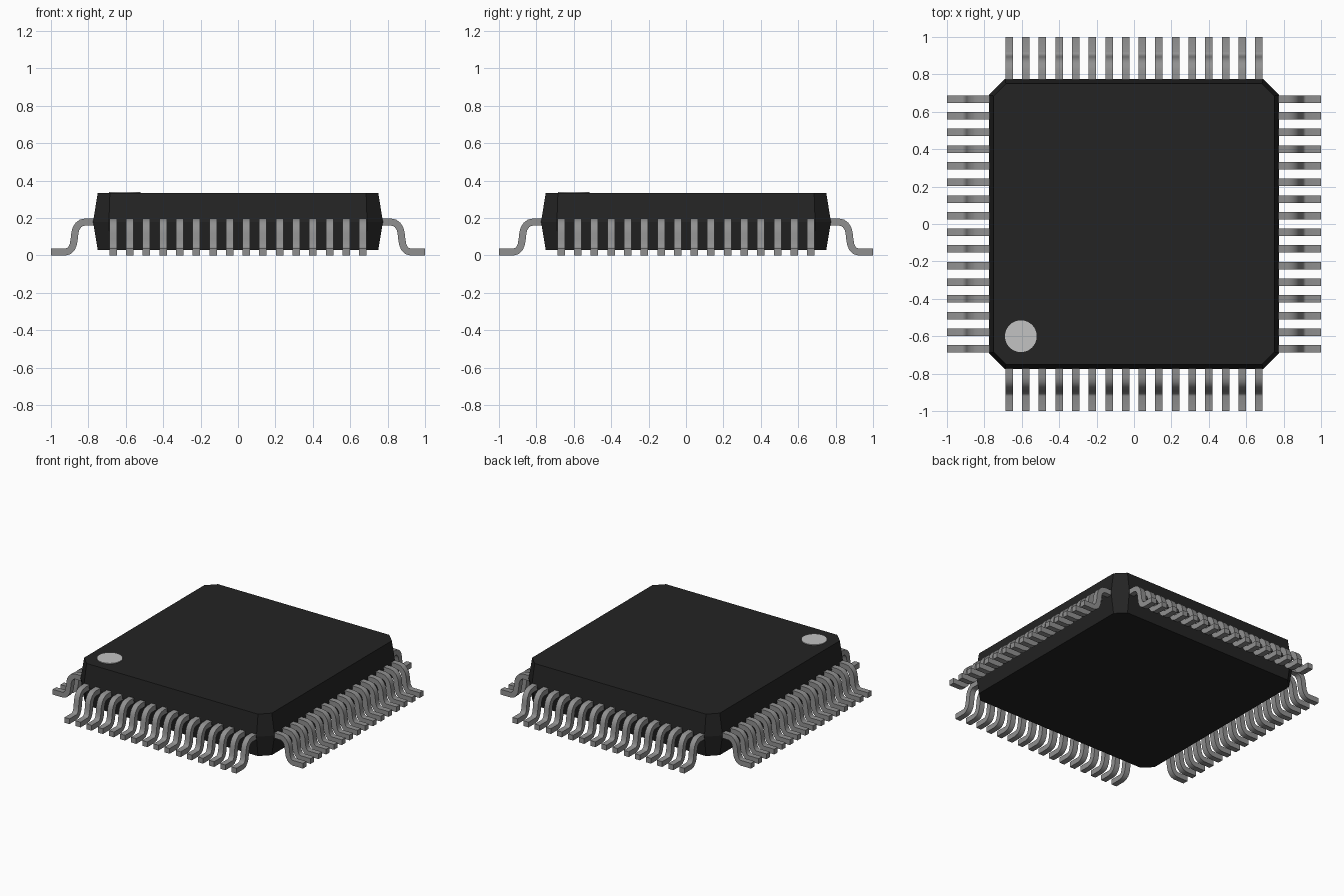
import bpy, bmesh, math
from mathutils import Matrix, Vector

cube = bpy.data.objects.get("Cube")
if cube:
    bpy.data.objects.remove(cube, do_unlink=True)


def material(name, value):
    m = bpy.data.materials.new(name)
    m.use_nodes = True
    col = (value, value, value, 1)
    m.diffuse_color = col
    m.node_tree.nodes["Principled BSDF"].inputs["Base Color"].default_value = col
    return m


def mesh_from(bm, name, mat):
    bmesh.ops.recalc_face_normals(bm, faces=bm.faces[:])
    me = bpy.data.meshes.new(name)
    bm.to_mesh(me)
    bm.free()
    me.materials.append(mat)
    return me


def add_object(name, me):
    ob = bpy.data.objects.new(name, me)
    bpy.context.collection.objects.link(ob)
    return ob


def loft(rings):
    """Skin closed loops of points and cap both ends."""
    bm = bmesh.new()
    loops = [[bm.verts.new(p) for p in ring] for ring in rings]
    for a, b in zip(loops, loops[1:]):
        for i in range(len(a)):
            j = (i + 1) % len(a)
            bm.faces.new((a[i], a[j], b[j], b[i]))
    bm.faces.new(loops[0])
    bm.faces.new(loops[-1])
    return bm


black = material("black plastic", 0.017)
metal = material("lead metal", 0.28)
pale = material("pale marker", 0.54)


# Package body: octagonal outline, widest at the parting line
def octagon(half, cut, z):
    a, b = half, cut
    return [(a, -b, z), (a, b, z), (b, a, z), (-b, a, z),
            (-a, b, z), (-a, -b, z), (-b, -a, z), (b, -a, z)]


add_object("body", mesh_from(loft([octagon(0.75, 0.685, 0.03),
                                   octagon(0.775, 0.69, 0.18),
                                   octagon(0.75, 0.685, 0.333)]), "body", black))

# Pin-one marker: thin disc on the top
bm = bmesh.new()
bmesh.ops.create_cone(bm, cap_ends=True, segments=48, radius1=0.085, radius2=0.085,
                      depth=0.008, matrix=Matrix.Translation((-0.605, -0.6, 0.334)))
add_object("pin_one_marker", mesh_from(bm, "pin_one_marker", pale))

# Gull-wing lead: rectangular section swept along an S-shaped path
PATH = [(0.75, 0.178), (0.82, 0.178), (0.838, 0.174), (0.854, 0.162), (0.866, 0.143),
        (0.872, 0.12), (0.876, 0.085), (0.881, 0.057), (0.89, 0.037), (0.903, 0.024),
        (0.92, 0.019), (1.0, 0.019)]
HALF_T, HALF_W = 0.019, 0.02
pts = [Vector(p) for p in PATH]
rings = []
for i, p in enumerate(pts):
    d = (pts[min(i + 1, len(pts) - 1)] - pts[max(i - 1, 0)]).normalized()
    if i in (0, 1, len(pts) - 2, len(pts) - 1):
        d = Vector((1, 0))
    n = Vector((-d.y, d.x)) * HALF_T
    hi, lo = p + n, p - n
    rings.append([(hi.x, -HALF_W, hi.y), (hi.x, HALF_W, hi.y),
                  (lo.x, HALF_W, lo.y), (lo.x, -HALF_W, lo.y)])
lead = mesh_from(loft(rings), "lead", metal)

# Sixteen leads on each of the four sides, sharing one mesh
COUNT, PITCH = 16, 0.089
for k, side in enumerate(("left", "back", "right", "front")):
    turn = Matrix.Rotation(k * math.pi / 2, 4, 'Z')
    for i in range(COUNT):
        offset = (i - (COUNT - 1) / 2) * PITCH
        ob = add_object(f"lead_{side}_{i + 1:02d}", lead)
        ob.matrix_world = turn @ Matrix.Translation((0, offset, 0))

# Smooth the bends of the shared lead mesh, keeping its long edges sharp
bpy.ops.object.select_all(action='DESELECT')
first = bpy.data.objects["lead_left_01"]
first.select_set(True)
bpy.context.view_layer.objects.active = first
bpy.ops.object.shade_smooth_by_angle(angle=math.radians(35))
